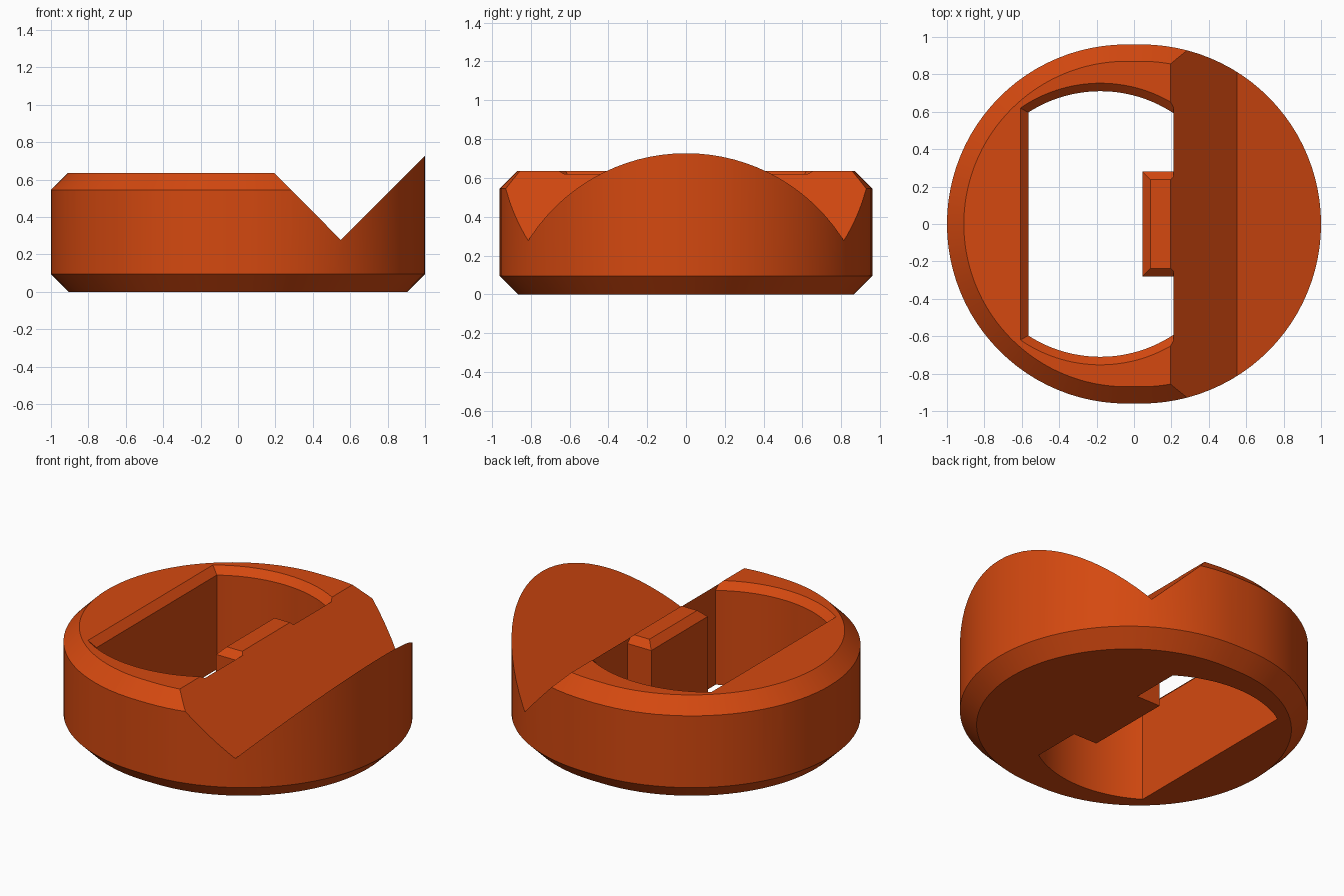
import bpy, bmesh, math

if "Cube" in bpy.data.objects:
    bpy.data.objects.remove(bpy.data.objects["Cube"])

orange = bpy.data.materials.new("burnt_orange")
orange.diffuse_color = (0.66, 0.066, 0.005, 1)
orange.use_nodes = True
orange.node_tree.nodes["Principled BSDF"].inputs["Base Color"].default_value = orange.diffuse_color


def loft(name, loops, cyclic=False):
    """Skin a stack of equal-length closed loops; cap the ends unless cyclic."""
    bm = bmesh.new()
    rings = [[bm.verts.new(p) for p in loop] for loop in loops]
    n = len(rings[0])
    pairs = list(zip(rings, rings[1:]))
    if cyclic:
        pairs.append((rings[-1], rings[0]))
    for a, b in pairs:
        for i in range(n):
            j = (i + 1) % n
            bm.faces.new((a[i], a[j], b[j], b[i]))
    if not cyclic:
        bm.faces.new(rings[0][::-1])
        bm.faces.new(rings[-1])
    bmesh.ops.recalc_face_normals(bm, faces=bm.faces[:])
    mesh = bpy.data.meshes.new(name)
    bm.to_mesh(mesh)
    bm.free()
    mesh.materials.append(orange)
    obj = bpy.data.objects.new(name, mesh)
    bpy.context.collection.objects.link(obj)
    return obj


def rim_point(angle, r, z):
    """Point on the slightly stretched round outline."""
    shift = 0.04 if math.cos(angle) > 0 else -0.04
    return (shift + r * math.cos(angle), r * math.sin(angle), z)


def outline(r, z, n=48):
    pts = []
    for start, cx in ((-math.pi / 2, 0.04), (math.pi / 2, -0.04)):
        for i in range(n + 1):
            a = start + math.pi * i / n
            pts.append((cx + r * math.cos(a), r * math.sin(a), z))
    return pts


# Round body with chamfered base, left tall for cutting
body = loft("round_body", [outline(0.865, 0), outline(0.96, 0.095), outline(0.96, 1.0)])

# Flat top and V groove
profile = [(-1.5, 0.635), (0.195, 0.635), (0.55, 0.277), (1.5, 1.227), (1.5, 1.6), (-1.5, 1.6)]
groove = loft("groove_cutter", [[(x, y, z) for x, z in profile] for y in (-1.5, 1.5)])

# Chamfer round the top rim, stopping in the open groove
section = [(1.06, 0.445), (1.06, 0.9), (0.605, 0.9)]
a0, a1 = math.radians(70), math.radians(290)
angles = [a0 + (a1 - a0) * i / 88 for i in range(89)]
angles += [math.pi / 2 - 1e-4, math.pi * 1.5 + 1e-4]
angles.sort()
rim = loft("rim_cutter", [[rim_point(a, r, z) for r, z in section] for a in angles])


# Through hole with curved ends, a square tab, and a chamfered mouth
def hole(r, left, tab_x, tab_y, z, right=0.21, cx=-0.18, n=28):
    t0 = math.acos((right - cx) / r)
    t1 = math.acos((left - cx) / r)
    arc = [t0 + (t1 - t0) * i / n for i in range(n + 1)]
    upper = [(cx + r * math.cos(t), r * math.sin(t)) for t in arc]
    lower = [(x, -y) for x, y in reversed(upper)]
    tab = [(right, -tab_y), (tab_x, -tab_y), (tab_x, tab_y), (right, tab_y)]
    return [(x, y, z) for x, y in upper + lower + tab]


inner = (0.71, -0.565, 0.045, 0.28)
mouth = (0.753, -0.608, 0.088, 0.237)
opening = loft("hole_cutter", [hole(*inner, -0.2), hole(*inner, 0.592),
                               hole(*mouth, 0.635), hole(*mouth, 1.2)])

# Apply the cuts
bpy.context.view_layer.objects.active = body
body.select_set(True)
for cutter in (groove, rim, opening):
    cutter.hide_render = True
    mod = body.modifiers.new(cutter.name, 'BOOLEAN')
    mod.operation = 'DIFFERENCE'
    mod.solver = 'EXACT'
    mod.object = cutter
    bpy.ops.object.modifier_apply(modifier=mod.name)
    bpy.data.objects.remove(cutter)

bpy.ops.object.shade_smooth_by_angle(angle=math.radians(25))
